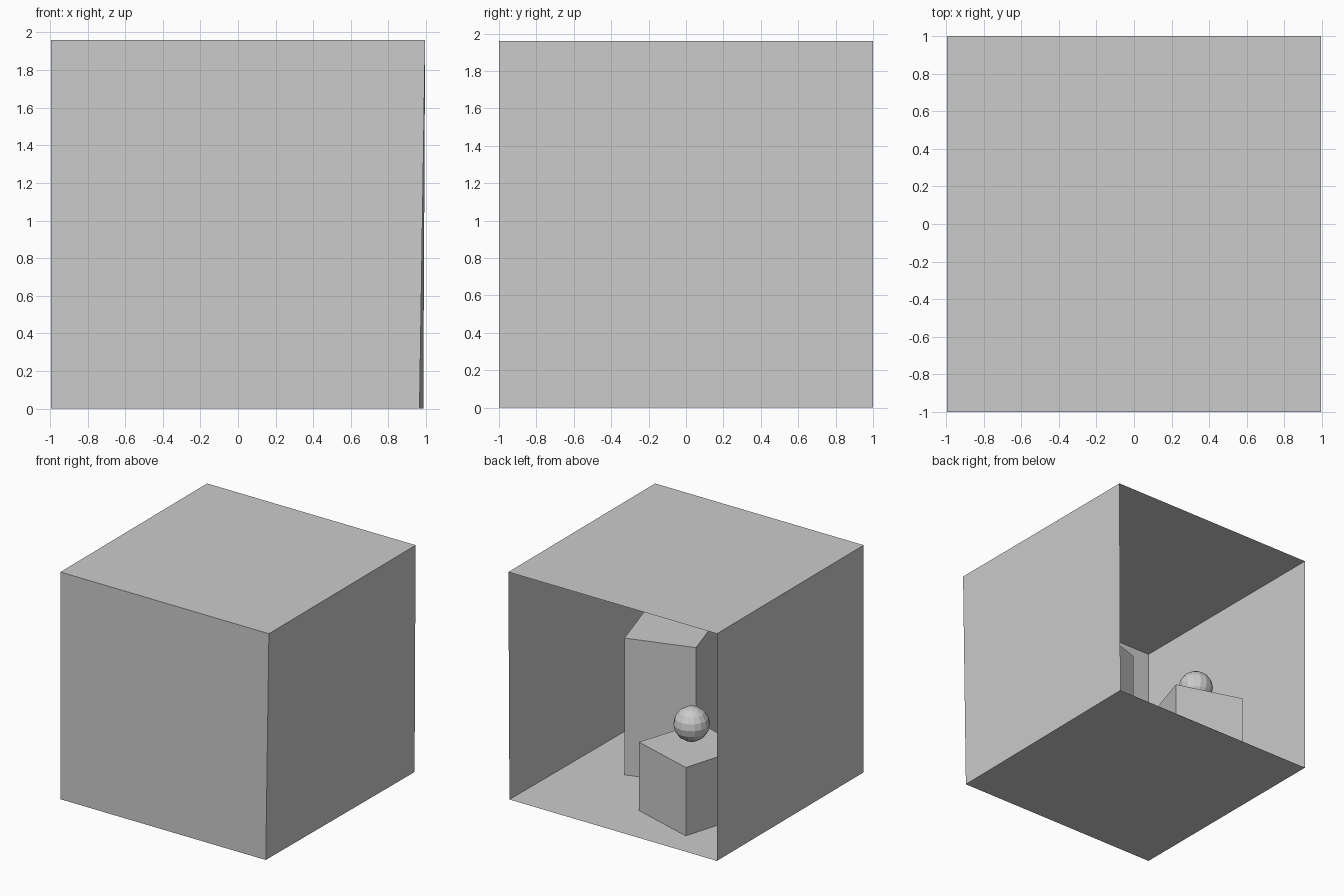
import bpy, bmesh
from mathutils import Vector

if "Cube" in bpy.data.objects:
    bpy.data.objects.remove(bpy.data.objects["Cube"])

CENTRE = Vector((0, 0, 0.98))
H = 1.96


def finish(name, bm):
    mesh = bpy.data.meshes.new(name)
    bm.to_mesh(mesh)
    bm.free()
    obj = bpy.data.objects.new(name, mesh)
    bpy.context.collection.objects.link(obj)
    return obj


def panel(name, points):
    """Single flat wall, facing into the room."""
    bm = bmesh.new()
    face = bm.faces.new([bm.verts.new(p) for p in points])
    face.normal_update()
    if face.normal.dot(CENTRE - face.calc_center_median()) < 0:
        face.normal_flip()
    finish(name, bm)


def block(name, footprint, height):
    """Upright closed box extruded from its footprint."""
    bm = bmesh.new()
    base = bm.faces.new([bm.verts.new((x, y, 0)) for x, y in footprint])
    top = bmesh.ops.extrude_face_region(bm, geom=[base], use_keep_orig=True)
    verts = [v for v in top["geom"] if isinstance(v, bmesh.types.BMVert)]
    bmesh.ops.translate(bm, verts=verts, vec=(0, 0, height))
    bmesh.ops.recalc_face_normals(bm, faces=bm.faces)
    finish(name, bm)


# Room corners: left/right, front/back; the +x wall leans slightly outward
floor = [(-0.995, -1, 0), (0.965, -1, 0), (0.985, 1, 0), (-0.995, 1, 0)]
ceil = [(-0.995, -1, H), (0.995, -1, H), (0.995, 1, H), (-0.995, 1, H)]

# Room shell, open at the back (+y)
panel("floor", floor)
panel("ceiling", ceil)
for name, a, b in (("front_wall", 0, 1), ("right_wall", 1, 2), ("left_wall", 3, 0)):
    panel(name, [floor[a], floor[b], ceil[b], ceil[a]])

# Two turned blocks standing on the floor
block("short_block", [(-0.53, 0.76), (-0.70, 0.19), (-0.14, 0.025), (0.04, 0.585)], 0.59)
block("tall_block", [(0.51, 0.11), (-0.05, -0.065), (0.13, -0.635), (0.69, -0.46)], 1.18)

# Faceted ball just above the short block
bm = bmesh.new()
bmesh.ops.create_uvsphere(bm, u_segments=16, v_segments=8, radius=0.143)
ball = finish("ball", bm)
ball.location = (-0.33, 0.395, 0.775)
